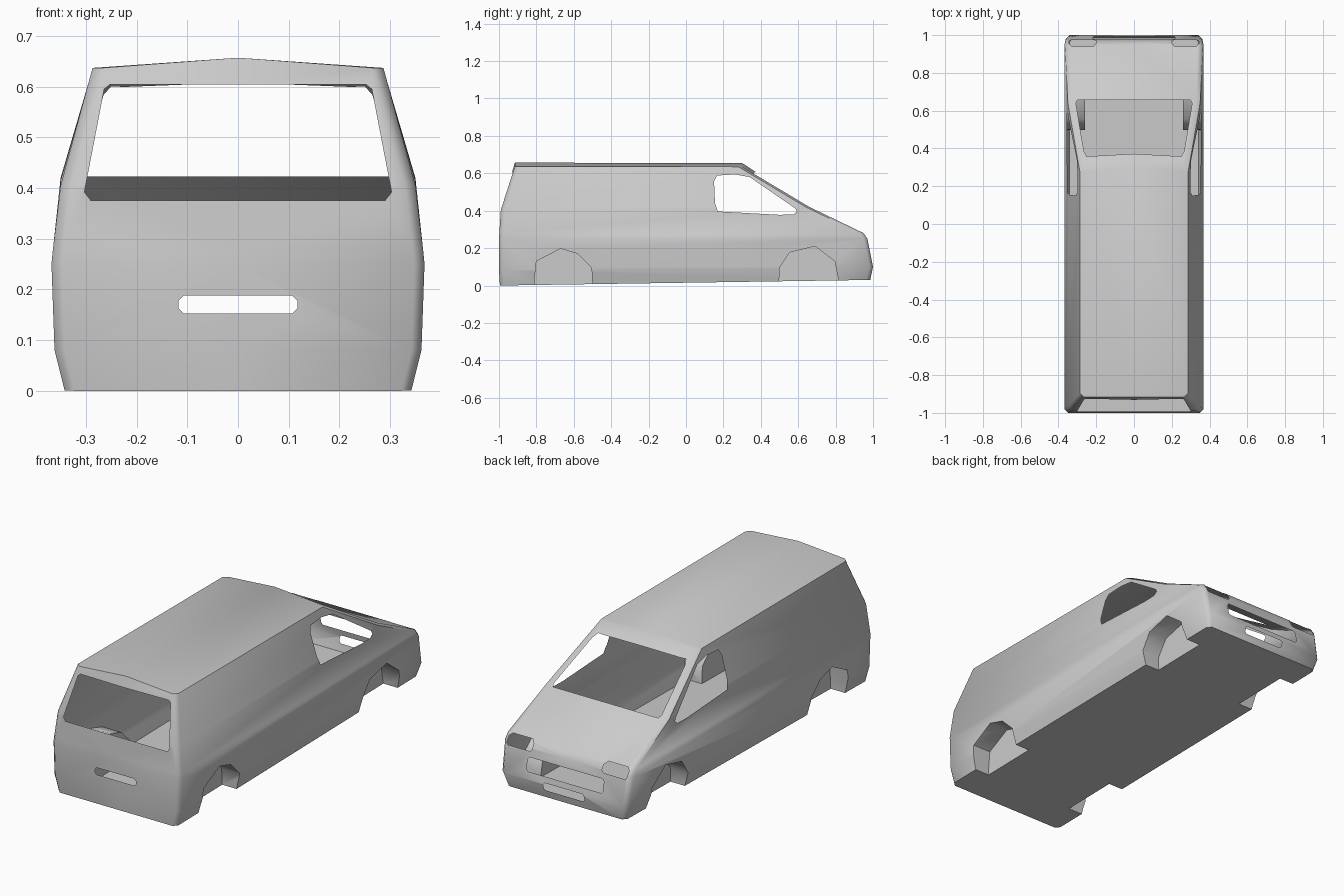
import bpy, bmesh, math

if "Cube" in bpy.data.objects:
    bpy.data.objects.remove(bpy.data.objects["Cube"])

# Two slots so faces made by an opening cutter (slot 1) can be removed again
SLOTS = [bpy.data.materials.new("keep"), bpy.data.materials.new("opening")]


def finish(bm, name, slot=0):
    bmesh.ops.triangulate(bm, faces=bm.faces[:])
    bmesh.ops.recalc_face_normals(bm, faces=bm.faces[:])
    for f in bm.faces:
        f.material_index = slot
    me = bpy.data.meshes.new(name)
    for m in SLOTS:
        me.materials.append(m)
    bm.to_mesh(me)
    bm.free()
    ob = bpy.data.objects.new(name, me)
    bpy.context.collection.objects.link(ob)
    return ob


def prism(points, axis, lo, hi, slot):
    """Extrude a 2D outline along x (points y,z), y (points x,z) or z (points x,y)."""
    bm = bmesh.new()
    ends = []
    for d in (lo, hi):
        ring = []
        for a, b in points:
            co = {"x": (d, a, b), "y": (a, d, b), "z": (a, b, d)}[axis]
            ring.append(bm.verts.new(co))
        ends.append(ring)
        bm.faces.new(ring)
    n = len(points)
    for i in range(n):
        j = (i + 1) % n
        bm.faces.new((ends[0][i], ends[0][j], ends[1][j], ends[1][i]))
    return finish(bm, "cutter", slot)


def cut(body, cutter):
    mod = body.modifiers.new("cut", "BOOLEAN")
    mod.operation = "DIFFERENCE"
    mod.solver = "EXACT"
    mod.object = cutter
    bpy.context.view_layer.objects.active = body
    bpy.ops.object.modifier_apply(modifier=mod.name)
    bpy.data.objects.remove(cutter)


def slot_outline(x0, x1, z0, z1, c=0.01):
    return [(x0 + c, z0), (x1 - c, z0), (x1, z0 + c), (x1, z1 - c),
            (x1 - c, z1), (x0 + c, z1), (x0, z1 - c), (x0, z0 + c)]


# Body: stacked rings (half width, rear y, front y, rear z, front z, centre lift)
LEVELS = [
    (0.342, -0.995, 0.985, 0.00, 0.03, 0),
    (0.362, -1.00, 1.00, 0.08, 0.10, 0),
    (0.368, -1.00, 0.97, 0.25, 0.25, 0),
    (0.365, -0.998, 0.95, 0.28, 0.28, 0),
    (0.350, -0.99, 0.66, 0.405, 0.42, 0),
    (0.287, -0.915, 0.30, 0.637, 0.635, 0.02),
]
C = 0.02
bm = bmesh.new()
rings = []
for w, yr, yf, zr, zf, lift in LEVELS:
    half = [(0, yr), (w - C, yr), (w, yr + C), (w, yf - C), (w - C, yf), (0, yf)]
    loop = half + [(-x, y) for x, y in half[4:0:-1]]
    rings.append([bm.verts.new((x, y, zr + (zf - zr) * (y - yr) / (yf - yr)
                                + (lift if x == 0 else 0))) for x, y in loop])
for a, b in zip(rings, rings[1:]):
    for i in range(10):
        j = (i + 1) % 10
        bm.faces.new((a[i], a[j], b[j], b[i]))
# Floor and ridged roof, each in two halves
for r in (rings[0], rings[-1]):
    bm.faces.new(r[:6])
    bm.faces.new(r[5:] + r[:1])
body = finish(bm, "van_body_shell")

# Wheel wells (kept as inner surfaces)
REAR_ARCH = [(-0.81, -0.1), (-0.81, 0.03), (-0.80, 0.13), (-0.67, 0.197),
             (-0.58, 0.17), (-0.505, 0.096), (-0.495, -0.1)]
FRONT_ARCH = [(0.495, -0.1), (0.50, 0.096), (0.555, 0.177), (0.69, 0.21),
              (0.795, 0.13), (0.815, 0.03), (0.815, -0.1)]
SIDE_WINDOW = [(0.17, 0.396), (0.155, 0.44), (0.15, 0.557), (0.165, 0.588),
               (0.26, 0.594), (0.34, 0.58), (0.585, 0.412), (0.593, 0.395),
               (0.575, 0.38), (0.50, 0.378)]
HEADLIGHT = [(0.21, 0.235), (0.335, 0.235), (0.343, 0.25), (0.343, 0.275),
             (0.33, 0.285), (0.215, 0.285), (0.20, 0.27), (0.20, 0.245)]
for s in (1, -1):
    for arch in (REAR_ARCH, FRONT_ARCH):
        cut(body, prism(arch, "x", s * 0.26, s * 0.5, 0))
    # Cab windows and headlight openings
    cut(body, prism(SIDE_WINDOW, "x", s * 0.24, s * 0.5, 1))
    cut(body, prism([(s * x, z) for x, z in HEADLIGHT], "y", 0.88, 1.1, 1))

# Windscreen
cut(body, prism([(-0.30, 0.656), (0.30, 0.656), (0.308, 0.64), (0.265, 0.385),
                 (0.25, 0.358), (0, 0.372), (-0.25, 0.358), (-0.265, 0.385),
                 (-0.308, 0.64)], "z", 0.37, 0.8, 1))
# Rear window and number plate recess
cut(body, prism([(-0.29, 0.375), (0.29, 0.375), (0.303, 0.392), (0.264, 0.595),
                 (0.253, 0.604), (-0.253, 0.604), (-0.264, 0.595), (-0.303, 0.392)],
                "y", -1.1, -0.85, 1))
cut(body, prism(slot_outline(-0.117, 0.117, 0.152, 0.188), "y", -1.1, -0.9, 1))
# Grille and lower bumper slot
cut(body, prism(slot_outline(-0.218, 0.218, 0.138, 0.207), "y", 0.9, 1.1, 1))
cut(body, prism(slot_outline(-0.117, 0.117, 0.068, 0.108), "y", 0.9, 1.1, 1))

# Remove the cutter walls so the openings look into a hollow shell
bm = bmesh.new()
bm.from_mesh(body.data)
bmesh.ops.delete(bm, geom=[f for f in bm.faces if f.material_index == 1], context="FACES")
for f in bm.faces:
    f.material_index = 0
bm.to_mesh(body.data)
bm.free()
body.data.materials.clear()
for m in SLOTS:
    bpy.data.materials.remove(m)

bpy.ops.object.select_all(action="DESELECT")
body.select_set(True)
bpy.context.view_layer.objects.active = body
bpy.ops.object.shade_smooth_by_angle(angle=math.radians(50))
